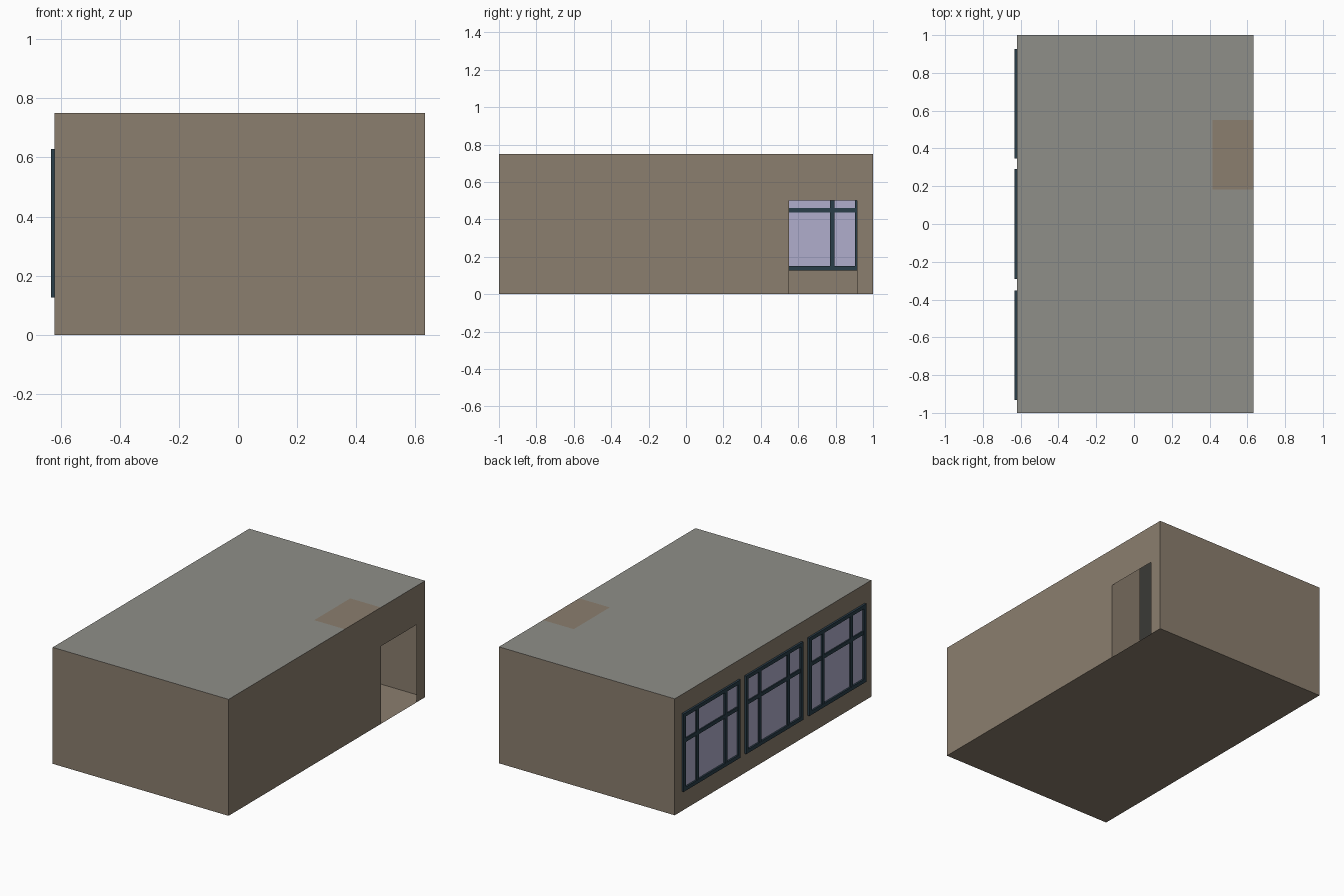
import bpy
import bmesh

if "Cube" in bpy.data.objects:
    bpy.data.objects.remove(bpy.data.objects["Cube"])

X0, X1, H = -0.62, 0.633, 0.75      # window wall, door wall, roof height


def mat(name, r, g, b):
    m = bpy.data.materials.new(name)
    lin = [((c / 255 + 0.055) / 1.055) ** 2.4 for c in (r, g, b)]
    m.diffuse_color = (*lin, 1)
    m.use_nodes = True
    m.node_tree.nodes["Principled BSDF"].inputs["Base Color"].default_value = m.diffuse_color
    return m


WALL = mat("brown_plaster", 139, 126, 110)
ROOF = mat("grey_roof", 143, 143, 137)
FRAME = mat("dark_frame", 42, 62, 74)
GLASS = mat("lilac_glass", 176, 174, 204)


def finish(name, bm, material):
    me = bpy.data.meshes.new(name)
    bm.to_mesh(me)
    bm.free()
    me.materials.append(material)
    ob = bpy.data.objects.new(name, me)
    bpy.context.collection.objects.link(ob)
    return ob


def sheet(name, material, axis, pos, us, vs, outward, holes=()):
    """Flat wall across an axis, split at us and vs, leaving out the hole cells."""
    bm = bmesh.new()
    a, b = [(1, 2), (2, 0), (0, 1)][axis]
    for i in range(len(us) - 1):
        for j in range(len(vs) - 1):
            if (i, j) in holes:
                continue
            vts = []
            for u, v in ((us[i], vs[j]), (us[i + 1], vs[j]),
                         (us[i + 1], vs[j + 1]), (us[i], vs[j + 1])):
                p = [0, 0, 0]
                p[axis], p[a], p[b] = pos, u, v
                vts.append(bm.verts.new(p))
            bm.faces.new(vts if outward > 0 else vts[::-1])
    bmesh.ops.remove_doubles(bm, verts=bm.verts, dist=1e-5)
    return finish(name, bm, material)


def add_box(bm, x, y, z):
    vs = bmesh.ops.create_cube(bm, size=1)["verts"]
    for v in vs:
        v.co = [r[0] if c < 0 else r[1] for c, r in zip(v.co, (x, y, z))]


# Window and pier dimensions
centres = (-0.642, 0.0, 0.637)
HW, Z0, Z1 = 0.29, 0.126, 0.628
PX, PY0, PY1 = 0.415, 0.183, 0.55

# Room shell
sheet("floor", WALL, 2, 0, (X0, X1), (-1, 1), -1)
sheet("front_wall", WALL, 1, -1, (0, H), (X0, X1), -1)
sheet("back_wall", WALL, 1, 1, (0, H), (X0, X1), 1)
sheet("roof", ROOF, 2, H, (X0, PX, X1), (-1, PY0, PY1, 1), 1, {(1, 1)})
sheet("door_wall", WALL, 0, X1, (-1, 0.55, 0.914, 1), (0, 0.5, H), 1, {(1, 0)})
breaks = [-1] + [c + s * HW for c in centres for s in (-1, 1)] + [1]
sheet("window_wall", WALL, 0, X0, breaks, (0, Z0, Z1, H), -1,
      {(1, 1), (3, 1), (5, 1)})

# Inner pier beside the door, its top showing through the roof
bm = bmesh.new()
add_box(bm, (PX, X1), (PY0, PY1), (0, H))
bm.normal_update()
bmesh.ops.delete(bm, geom=[f for f in bm.faces
                           if f.normal.x > 0.9 or f.normal.z < -0.9], context="FACES")
finish("inner_pier", bm, WALL)

# Three windows: outer frame, two mullions, one transom, glass
T, B = 0.024, 0.012
for n, c in enumerate(centres, 1):
    bm = bmesh.new()
    fx, mx = (-0.633, -0.607), (-0.631, -0.609)
    for s in (-1, 1):
        y = sorted((c + s * HW, c + s * (HW - T)))
        add_box(bm, fx, y, (Z0, Z1))
        m = c + s * 0.144
        add_box(bm, mx, (m - B, m + B), (Z0 + T, Z1 - T))
    for z in (Z0, Z1 - T):
        add_box(bm, fx, (c - HW + T, c + HW - T), (z, z + T))
    add_box(bm, (-0.630, -0.610), (c - HW + T, c + HW - T), (0.437, 0.461))
    finish(f"window_frame_{n}", bm, FRAME)
    bm = bmesh.new()
    add_box(bm, (-0.622, -0.618), (c - HW + T, c + HW - T), (Z0 + T, Z1 - T))
    finish(f"window_glass_{n}", bm, GLASS)
